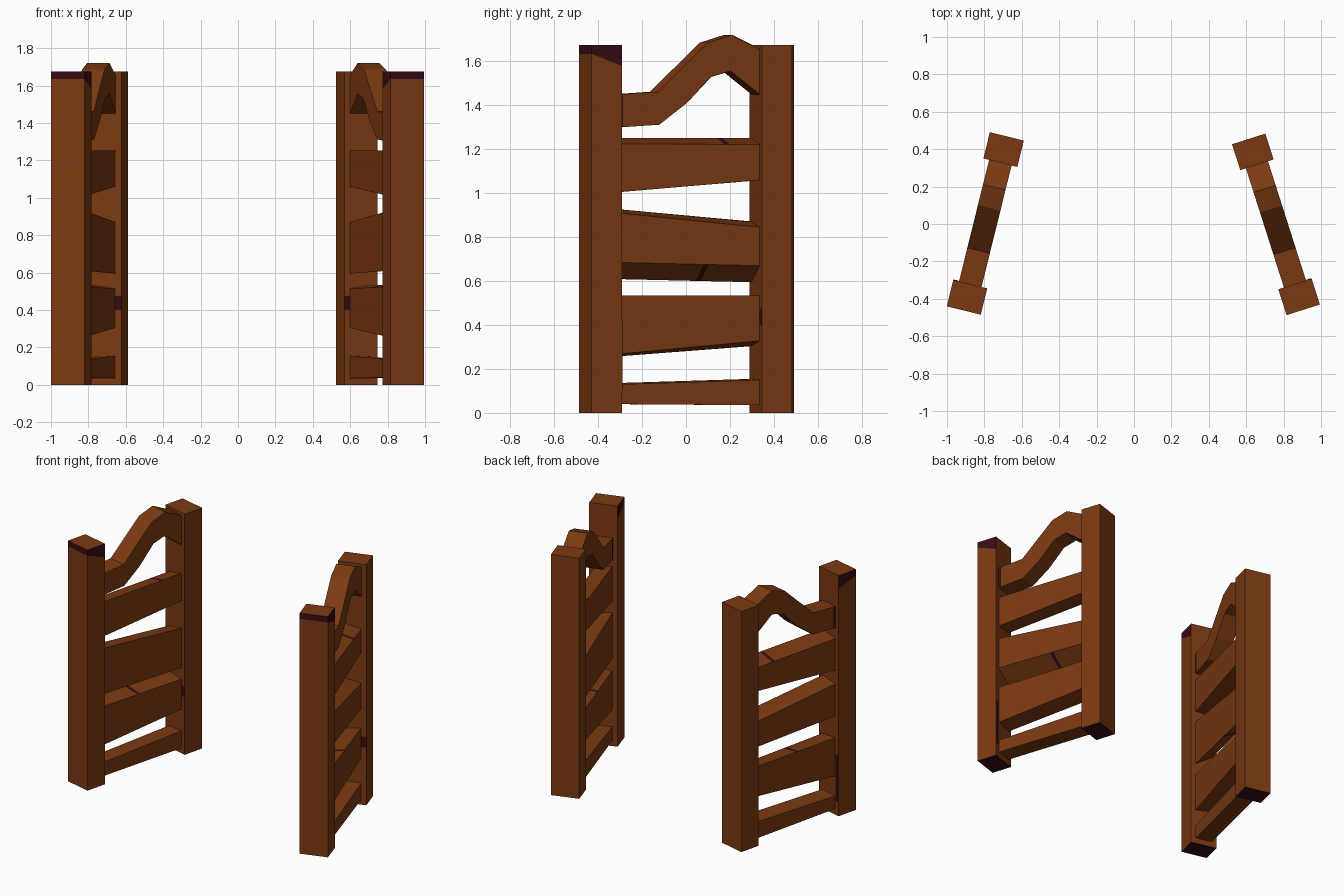
import bpy, bmesh, math
from mathutils import Vector

if "Cube" in bpy.data.objects:
    bpy.data.objects.remove(bpy.data.objects["Cube"])


def material(name, rgb):
    m = bpy.data.materials.new(name)
    m.diffuse_color = (*rgb, 1)
    m.use_nodes = True
    m.node_tree.nodes["Principled BSDF"].inputs["Base Color"].default_value = m.diffuse_color
    return m


WOOD = material("brown wood", (0.20, 0.042, 0.006))
DARK = material("dark worn wood", (0.040, 0.004, 0.007))


def loft(bm, a, b):
    """Solid between two matching outlines."""
    va, vb = [[bm.verts.new(p) for p in ring] for ring in (a, b)]
    n = len(va)
    bm.faces.new(va)
    bm.faces.new(vb[::-1])
    for i in range(n):
        j = (i + 1) % n
        bm.faces.new((va[i], vb[i], vb[j], va[j]))
    bm.normal_update()


def box(bm, x, y, z):
    loft(bm, *[[(x[0], yy, z[0]), (x[1], yy, z[0]), (x[1], yy, z[1]), (x[0], yy, z[1])] for yy in y])


def cut(bm, co, no):
    bmesh.ops.bisect_plane(bm, geom=bm.verts[:] + bm.edges[:] + bm.faces[:], plane_co=co, plane_no=no)


def finish(bm, name, side, dark=lambda f: False):
    """Paint by rule, mirror for the left gate and place."""
    bmesh.ops.recalc_face_normals(bm, faces=bm.faces[:])
    bm.normal_update()
    for f in bm.faces:
        f.material_index = int(bool(dark(f)))
    for v in bm.verts:
        v.co.x *= side
    bmesh.ops.recalc_face_normals(bm, faces=bm.faces[:])
    me = bpy.data.meshes.new(name)
    bm.to_mesh(me)
    bm.free()
    me.materials.append(WOOD)
    me.materials.append(DARK)
    ob = bpy.data.objects.new(name, me)
    bpy.context.collection.objects.link(ob)
    if side > 0:
        ob.location, ob.rotation_euler = (0.759, -0.002, 0), (0, 0, math.radians(17.7))
    else:
        ob.location, ob.rotation_euler = (-0.795, 0.003, 0), (0, 0, math.radians(-13.9))


# local gate frame: x = outward, y = front to back
PX, PY, PS = 0.0935, 0.0725, 0.407
# planks: (outer top, inner top, inner bottom, outer bottom) at front and back, crack y, crack facing
PLANKS = {
    "upper_plank": ((1.225, 1.252, 1.01, 1.005), (1.222, 1.252, 1.06, 1.06), 0.18, 1),
    "middle_plank": ((0.91, 0.93, 0.61, 0.685), (0.845, 0.87, 0.595, 0.67), 0.08, -1),
    "lower_plank": ((0.535, 0.525, 0.255, 0.268), (0.535, 0.515, 0.305, 0.328), -0.02, 1),
    "bottom_plank": ((0.13, 0.135, 0.04, 0.04), (0.15, 0.155, 0.035, 0.035), None, 0),
}
RAIL = [(-0.335, 1.45), (-0.15, 1.462), (0.086, 1.685), (0.20, 1.72), (0.335, 1.655),
        (0.335, 1.45), (0.195, 1.557), (0.10, 1.53), (-0.015, 1.41), (-0.145, 1.312), (-0.335, 1.30)]

for side, label in ((1, "right"), (-1, "left")):
    # front post with a worn top band on three faces
    bm = bmesh.new()
    box(bm, (-PX, PX), (-PS - PY, -PS + PY), (0, 1.675))
    a, b = Vector((0, -PS - PY, 1.635)), Vector((0, -PS + PY, 1.58))
    n = (b - a).cross(Vector((1, 0, 0)))
    n = n if n.z > 0 else -n
    cut(bm, a, n)

    def worn(f):
        c = f.calc_center_median()
        if abs(f.normal.z) > 0.9:
            return f.normal.z < 0
        return f.normal.y < 0.5 and (c - a).dot(n) > 0
    finish(bm, label + "_front_post", side, worn)

    # back post with a worn patch on its front face
    bm = bmesh.new()
    box(bm, (-PX, PX), (PS - PY, PS + PY), (0, 1.675))
    for z in (0.40, 0.475):
        cut(bm, (0, 0, z), (0, 0, 1))
    finish(bm, label + "_back_post", side,
           lambda f: f.normal.z < -0.9 or (f.normal.y < -0.9 and 0.4 < f.calc_center_median().z < 0.475))

    # dark worn strip on the inward edge of the front post
    bm = bmesh.new()
    box(bm, (0.066, PX - 0.002), (-PS + PY - 0.002, -PS + PY + 0.003), (0.10, 0.42))
    finish(bm, label + "_post_wear", side, lambda f: True)

    # crooked planks with narrow cracks
    for name, (fr, bk, crack, way) in PLANKS.items():
        bm = bmesh.new()
        xs = (0.06, -0.06, -0.06, 0.06)
        loft(bm, *[[(x, y, z) for x, z in zip(xs, zs)] for y, zs in ((-0.337, fr), (0.337, bk))])
        if crack is not None:
            for y in (crack - 0.012, crack + 0.012):
                cut(bm, (0, y, 0), (0, 1, 0))
        finish(bm, label + "_" + name, side,
               lambda f: crack is not None and f.normal.z * way > 0.6
               and abs(f.calc_center_median().y - crack) < 0.012)

    # curved top rail, dark at its front end
    bm = bmesh.new()
    loft(bm, *[[(x, y, z) for y, z in RAIL] for x in (-0.062, 0.062)])
    cut(bm, (0, -0.318, 0), (0, 1, 0))
    finish(bm, label + "_top_rail", side,
           lambda f: abs(f.normal.x) > 0.9 and f.calc_center_median().y < -0.318)
